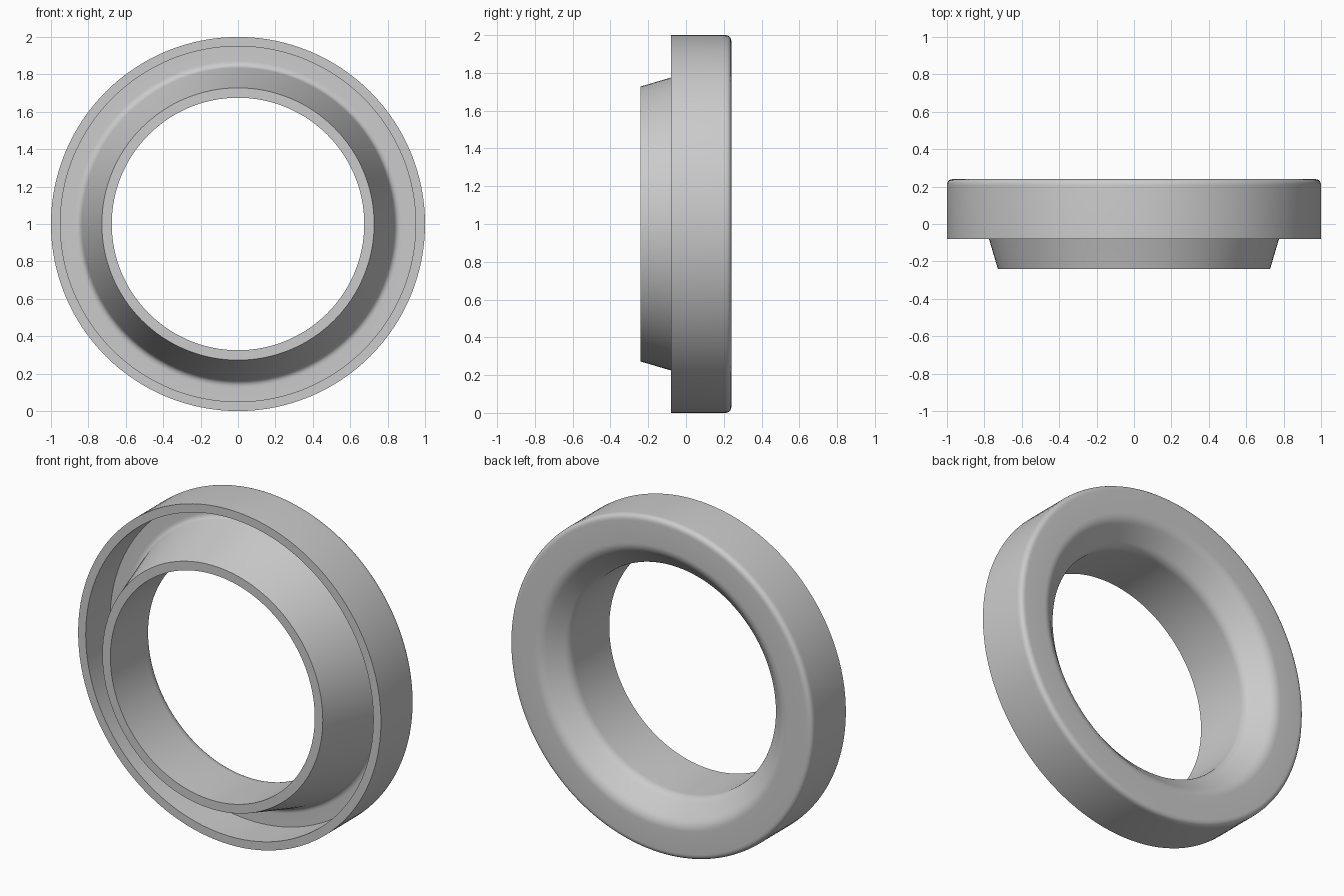
import bpy, bmesh, math
from mathutils import Vector

cube = bpy.data.objects.get("Cube")
if cube:
    bpy.data.objects.remove(cube, do_unlink=True)

SEGMENTS = 128

# Cross-section corners: radius, depth, fillet length (0 = sharp)
CORNERS = [
    (0.675, -0.24, 0),     # hub front, inner edge
    (0.728, -0.24, 0),     # hub front, outer edge
    (0.843, 0.15, 0.03),   # cone meets channel floor
    (0.95, 0.15, 0),       # channel floor, outer edge
    (0.95, -0.08, 0),      # lip, inner edge
    (1.0, -0.08, 0),       # lip, outer edge
    (1.0, 0.24, 0.035),    # rounded back rim
    (0.80, 0.24, 0.035),   # back face to countersink
    (0.675, 0.125, 0.035), # countersink to bore
]


def rounded_profile(corners, steps=8):
    """Replace each filleted corner by a short smooth curve."""
    points = []
    for i, (r, y, size) in enumerate(corners):
        corner = Vector((r, y))
        if not size:
            points.append(corner)
            continue
        before = Vector(corners[i - 1][:2])
        after = Vector(corners[(i + 1) % len(corners)][:2])
        a = corner + (before - corner).normalized() * size
        b = corner + (after - corner).normalized() * size
        for k in range(steps + 1):
            t = k / steps
            points.append(a * (1 - t) ** 2 + corner * 2 * t * (1 - t) + b * t * t)
    return points


# Revolve the closed cross-section around the front-to-back axis
bm = bmesh.new()
verts = [bm.verts.new((p.x, p.y, 0)) for p in rounded_profile(CORNERS)]
edges = [bm.edges.new((verts[i - 1], v)) for i, v in enumerate(verts)]
bmesh.ops.spin(bm, geom=verts + edges, cent=(0, 0, 0), axis=(0, 1, 0),
               angle=math.tau, steps=SEGMENTS, use_duplicate=False)
bmesh.ops.remove_doubles(bm, verts=bm.verts, dist=0.0001)
bmesh.ops.recalc_face_normals(bm, faces=bm.faces)
bmesh.ops.translate(bm, verts=bm.verts, vec=(0, 0, 1))
mesh = bpy.data.meshes.new("flanged_ring")
bm.to_mesh(mesh)
bm.free()

ring = bpy.data.objects.new("flanged_ring", mesh)
bpy.context.scene.collection.objects.link(ring)

# Plain grey finish
grey = bpy.data.materials.new("light_grey")
grey.use_nodes = True
colour = (0.6, 0.6, 0.6, 1)
grey.diffuse_color = colour
grey.node_tree.nodes["Principled BSDF"].inputs["Base Color"].default_value = colour
mesh.materials.append(grey)

# Smooth curved walls, crisp rims
bpy.ops.object.select_all(action="DESELECT")
ring.select_set(True)
bpy.context.view_layer.objects.active = ring
bpy.ops.object.shade_smooth_by_angle(angle=math.radians(30))
